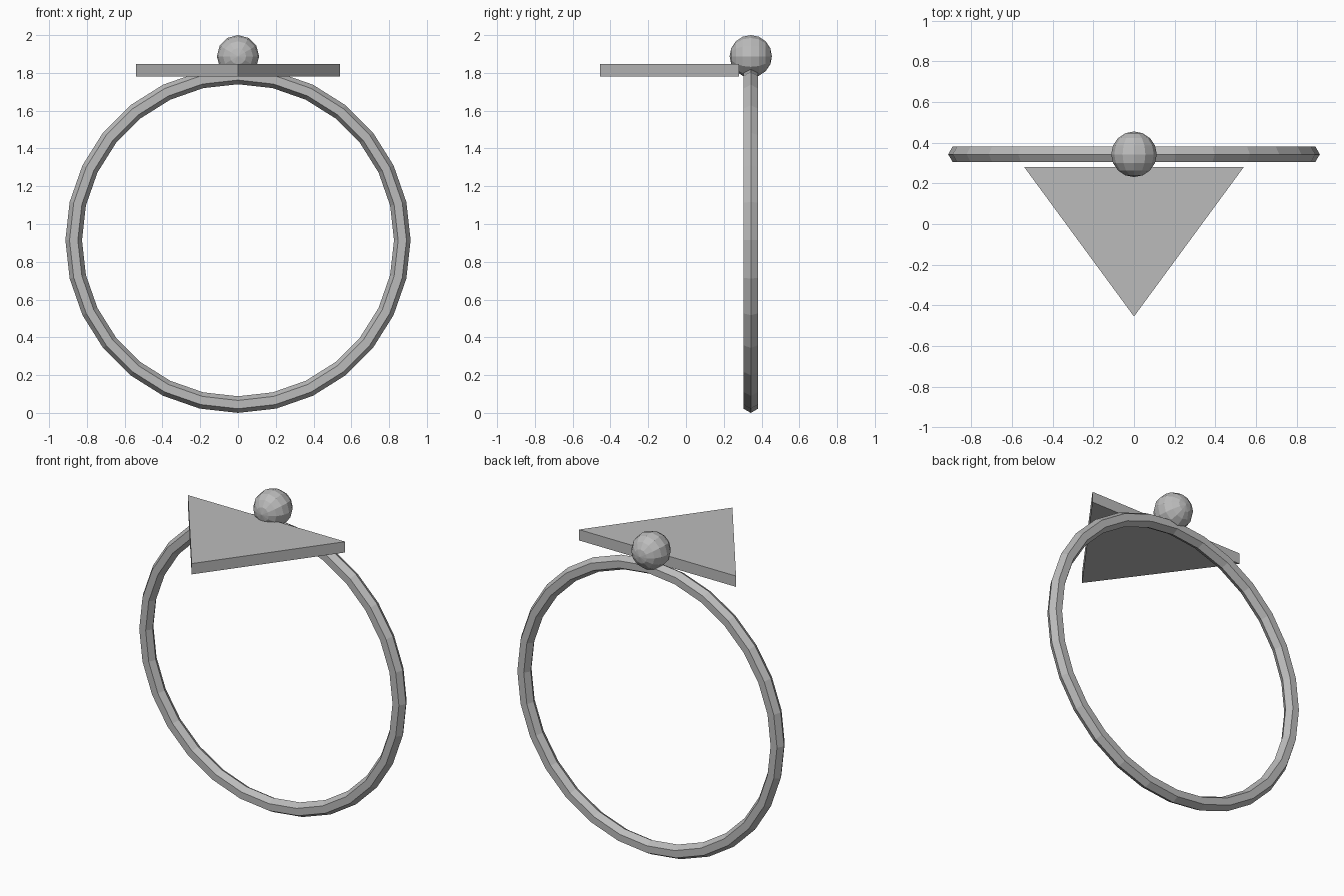
import bpy
import bmesh
from math import radians
from mathutils import Matrix

cube = bpy.data.objects.get("Cube")
if cube:
    bpy.data.objects.remove(cube)

GREY = (0.5, 0.5, 0.5, 1)
mat = bpy.data.materials.new("light grey")
mat.use_nodes = True
mat.diffuse_color = GREY
mat.node_tree.nodes["Principled BSDF"].inputs["Base Color"].default_value = GREY

RING_Y = 0.343
FACE_FRONT = radians(90)


def finish(name):
    obj = bpy.context.object
    obj.name = obj.data.name = name
    obj.data.materials.append(mat)
    return obj


# Upright hoop with a six-sided section
bpy.ops.mesh.primitive_torus_add(
    major_segments=28, minor_segments=6, major_radius=0.87, minor_radius=0.044,
    location=(0, RING_Y, 0.914), rotation=(FACE_FRONT, 0, 0))
finish("hoop")

# Faceted bead on top, its poles facing front and back
bpy.ops.mesh.primitive_uv_sphere_add(
    segments=12, ring_count=8, radius=0.112,
    location=(0, RING_Y, 1.888), rotation=(FACE_FRONT, 0, 0))
finish("bead")

# Flat triangular plate pointing forward
bm = bmesh.new()
corners = [(-0.54, 0.28), (0, -0.455), (0.54, 0.28)]
base = bm.faces.new([bm.verts.new((x, y, 1.78)) for x, y in corners])
top = bmesh.ops.extrude_face_region(bm, geom=[base])["geom"]
bmesh.ops.translate(bm, vec=(0, 0, 0.067),
                    verts=[v for v in top if isinstance(v, bmesh.types.BMVert)])
bmesh.ops.recalc_face_normals(bm, faces=bm.faces)
mesh = bpy.data.meshes.new("triangle_plate")
bm.to_mesh(mesh)
bm.free()
plate = bpy.data.objects.new("triangle_plate", mesh)
bpy.context.collection.objects.link(plate)
mesh.materials.append(mat)
